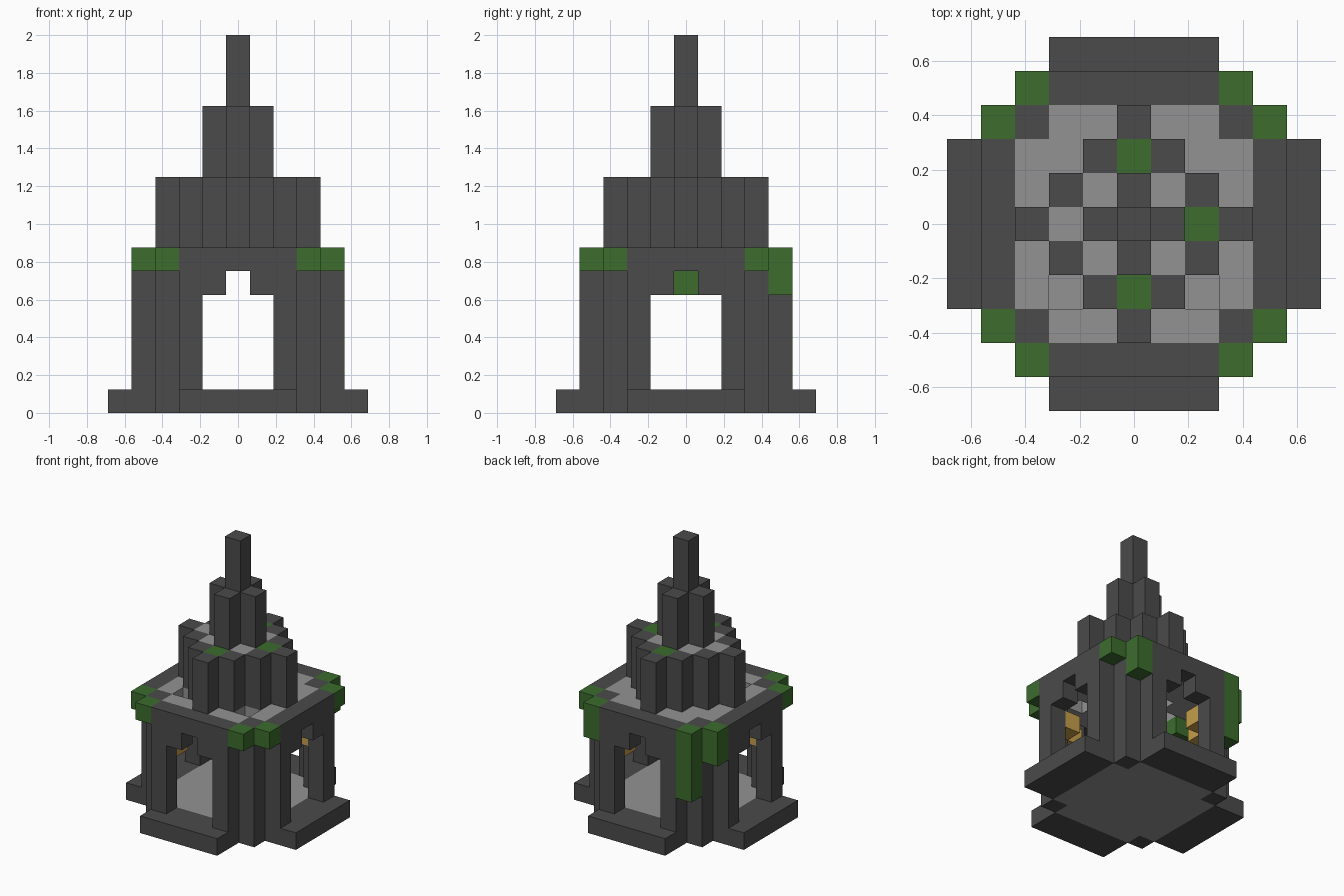
import bpy, bmesh, math
from mathutils import Vector

if "Cube" in bpy.data.objects:
    bpy.data.objects.remove(bpy.data.objects["Cube"], do_unlink=True)

U = 0.125  # block size


def material(name, rgb):
    m = bpy.data.materials.new(name)
    m.use_nodes = True
    m.diffuse_color = (*rgb, 1)
    bsdf = next(n for n in m.node_tree.nodes if n.type == 'BSDF_PRINCIPLED')
    bsdf.inputs["Base Color"].default_value = (*rgb, 1)
    bsdf.inputs["Roughness"].default_value = 0.9
    return m


DARK = material("dark stone", (0.07, 0.07, 0.07))
LIGHT = material("light stone", (0.29, 0.29, 0.29))
GREEN = material("moss green", (0.045, 0.15, 0.027))
GOLD = material("lantern gold", (0.56, 0.34, 0.07))


def box(xs, ys, zs):
    """Block cells in inclusive ranges."""
    return {(x, y, z) for x in range(xs[0], xs[1] + 1)
            for y in range(ys[0], ys[1] + 1) for z in range(zs[0], zs[1] + 1)}


def around(cells):
    """Repeat cells on all four sides, mirrored."""
    out = set()
    for x, y, z in cells:
        for a, b in ((x, y), (y, x)):
            out |= {(s * a, t * b, z) for s in (-1, 1) for t in (-1, 1)}
    return out


def part(name, mat, cells):
    """Skin a set of blocks with their outer faces and merge flat areas."""
    bm = bmesh.new()
    for c in cells:
        centre = Vector((c[0], c[1], c[2] + 0.5))
        for axis in range(3):
            for sign in (-1, 1):
                n = list(c)
                n[axis] += sign
                if tuple(n) in cells:
                    continue
                corners = []
                for u, v in ((-1, -1), (1, -1), (1, 1), (-1, 1))[::sign]:
                    p = Vector()
                    p[axis], p[(axis + 1) % 3], p[(axis + 2) % 3] = sign, u, v
                    corners.append(bm.verts.new((centre + p / 2) * U))
                bm.faces.new(corners)
    bmesh.ops.remove_doubles(bm, verts=bm.verts, dist=U / 100)
    bmesh.ops.dissolve_limit(bm, angle_limit=math.radians(1),
                             verts=bm.verts, edges=bm.edges)
    me = bpy.data.meshes.new(name)
    bm.to_mesh(me)
    bm.free()
    me.materials.append(mat)
    ob = bpy.data.objects.new(name, me)
    bpy.context.collection.objects.link(ob)
    return ob


# Base: inner floor and stepped plinths
corner = around(box((3, 3), (3, 3), (0, 6)))
part("floor", LIGHT, box((-3, 3), (-3, 3), (0, 0)) - corner)
part("plinth_steps", DARK, around(box((-2, 2), (4, 5), (0, 0))))

# Arched walls
part("corner_columns", DARK, corner)
part("arch_walls", DARK, around(box((2, 2), (4, 4), (1, 5))
                                | box((1, 1), (4, 4), (5, 5))
                                | box((-2, 2), (4, 4), (6, 6))))

# Roof deck, open inside the tower and with two gaps at the front
inside = {c for c in box((-3, 3), (-3, 3), (6, 6)) if abs(c[0]) + abs(c[1]) < 3}
gaps = {(-2, -2, 6), (2, -2, 6)}
part("roof_deck", LIGHT, box((-3, 3), (-3, 3), (6, 6)) - corner - inside - gaps)

# Lower tower tier: diamond ring of columns with a cap
ring = around({(x, 3 - x, z) for x in (0, 1) for z in (7, 8, 9)})
part("tower_ring", DARK, ring)
moss_cap = {(0, 2, 9), (0, -2, 9), (2, 0, 9)}
light_cap = around({(1, 1, 9)}) | {(-2, 0, 9)}
part("tower_cap", LIGHT, light_cap)
part("tower_cap_moss", GREEN, moss_cap)

# Upper tier and spire
part("upper_tier", DARK, around(box((0, 1), (0, 0), (9, 12))))
part("spire", DARK, box((0, 0), (0, 0), (13, 15)))

# Moss hanging at the corners: position and lowest block
hanging = ((3, 4, 5), (4, 3, 6), (-3, 4, 3), (-4, 3, 5),
           (3, -4, 6), (4, -3, 6), (-3, -4, 6), (-4, -3, 6))
for i, (x, y, low) in enumerate(hanging):
    part(f"corner_moss_{i + 1}", GREEN, box((x, x), (y, y), (low, 6)))
part("inner_moss", GREEN, {(-3, 0, 5)})

# Lanterns behind the arch pillars
part("lanterns", GOLD, around({(2, 3, 4)}))
